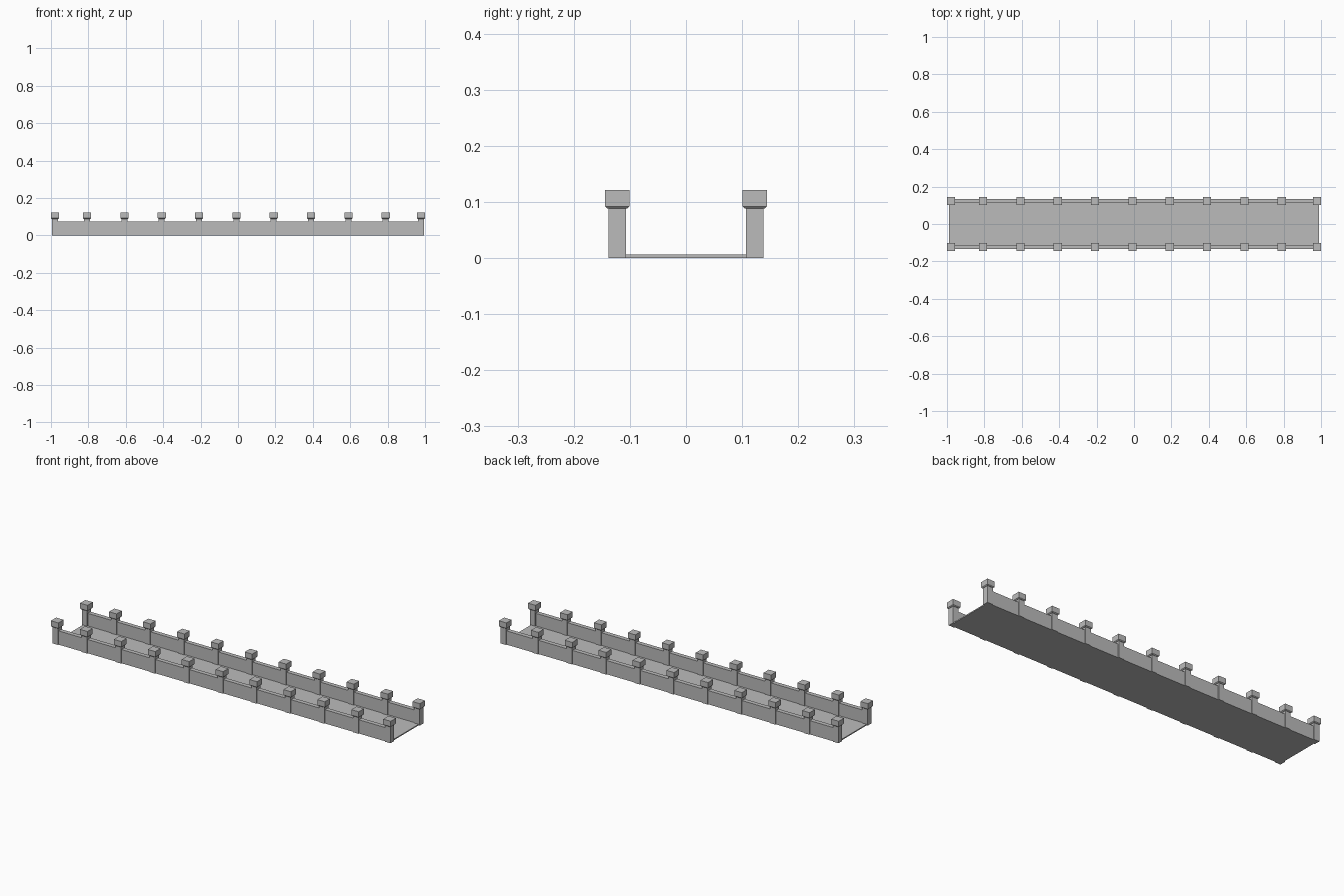
import bpy
import bmesh

default = bpy.data.objects.get("Cube")
if default:
    bpy.data.objects.remove(default, do_unlink=True)

stone = bpy.data.materials.new("grey stone")
stone.use_nodes = True
GREY = (0.5, 0.5, 0.5, 1)
stone.diffuse_color = GREY
stone.node_tree.nodes["Principled BSDF"].inputs["Base Color"].default_value = GREY


def make_stack(name, location, rings):
    """Closed stack of rectangular rings: (half x, half y, z)."""
    bm = bmesh.new()
    loops = [[bm.verts.new((sx * hx, sy * hy, z))
              for sx, sy in ((-1, -1), (1, -1), (1, 1), (-1, 1))]
             for hx, hy, z in rings]
    bm.faces.new(loops[0][::-1])
    bm.faces.new(loops[-1])
    for low, high in zip(loops, loops[1:]):
        for i in range(4):
            j = (i + 1) % 4
            bm.faces.new((low[i], low[j], high[j], high[i]))
    mesh = bpy.data.meshes.new(name)
    bm.to_mesh(mesh)
    bm.free()
    mesh.materials.append(stone)
    obj = bpy.data.objects.new(name, mesh)
    obj.location = location
    bpy.context.collection.objects.link(obj)
    return obj


LENGTH = 0.988      # half length of deck and walls
SIDE = 0.1225       # distance of the parapets from the middle
WALL = 0.0115       # half thickness of the parapet
POST = 0.016
CAP = 0.022

# Deck
make_stack("deck", (0, 0, 0),
           [(LENGTH, SIDE + WALL, 0), (LENGTH, SIDE + WALL, 0.006)])

# End posts sit slightly inside the regular spacing
post_positions = [-0.978] + [-0.807 + 0.1996 * i for i in range(9)] + [0.978]

for side, y in (("front", -SIDE), ("back", SIDE)):
    # Parapet wall
    make_stack(f"{side}_parapet", (0, y, 0),
               [(LENGTH, WALL, 0), (LENGTH, WALL, 0.073)])
    for n, x in enumerate(post_positions, 1):
        # Post and its block cap with a chamfered underside
        make_stack(f"{side}_post_{n}", (x, y, 0),
                   [(POST, POST, 0), (POST, POST, 0.09)])
        make_stack(f"{side}_post_cap_{n}", (x, y, 0),
                   [(POST + 0.002, POST + 0.002, 0.088),
                    (CAP, CAP, 0.092), (CAP, CAP, 0.121)])
